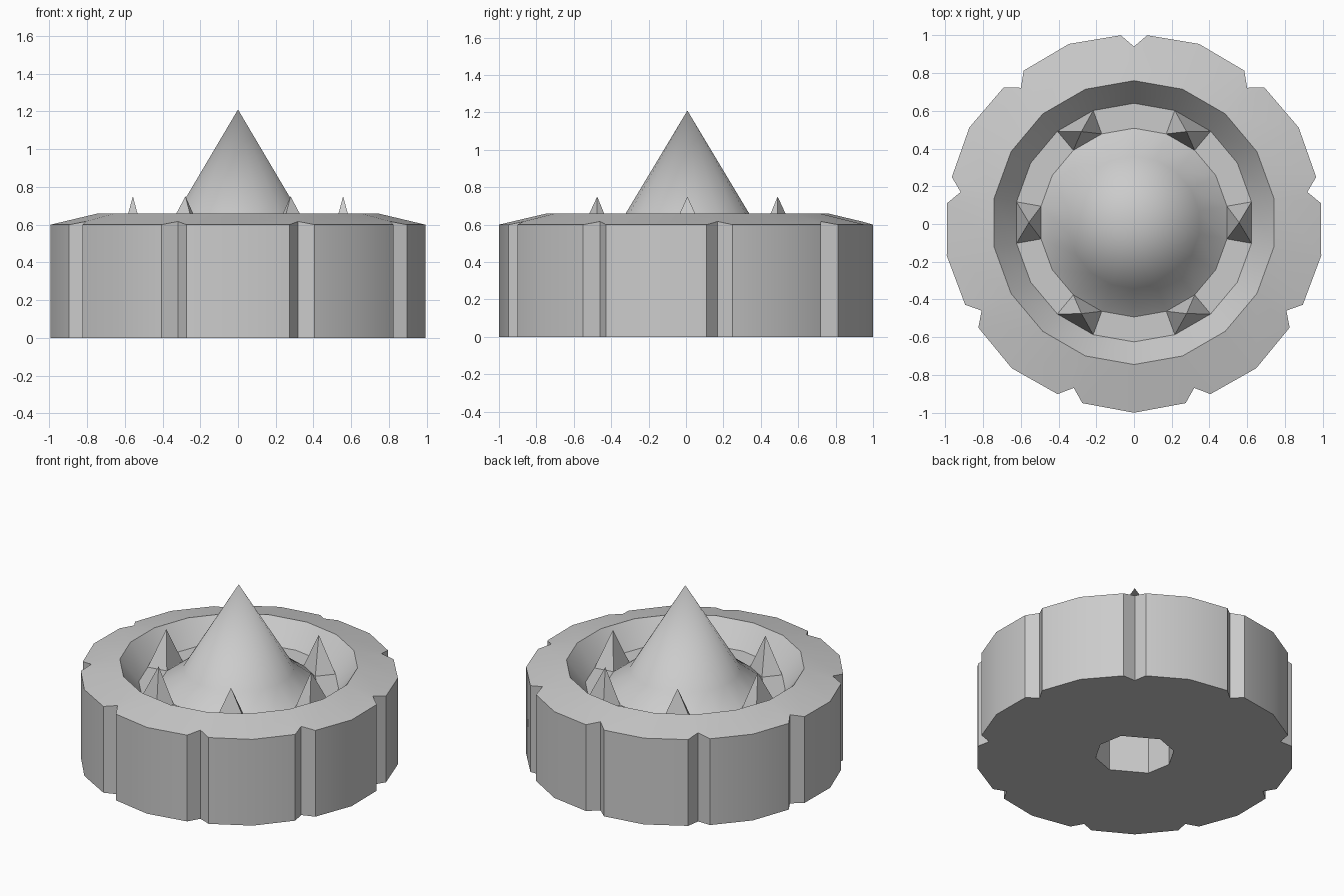
import bpy, bmesh
from math import radians, cos, sin
from mathutils import Vector

SIDES = 18
CENTER_Y = 0.0075
FLOOR_Z, RIM_Z, SHOULDER_Z = 0.51, 0.66, 0.60
FLOOR_IN, FLOOR_OUT, RIM_R, OUTER_R = 0.50, 0.632, 0.752, 1.0075

cube = bpy.data.objects.get("Cube")
if cube:
    bpy.data.objects.remove(cube, do_unlink=True)

grey = bpy.data.materials.new("plain grey")
grey.use_nodes = True
color = (0.6, 0.6, 0.6, 1.0)
grey.diffuse_color = color
grey.node_tree.nodes["Principled BSDF"].inputs["Base Color"].default_value = color


def polar(radius, degrees, z, side=0.0):
    """Point at a radius and angle, shifted sideways along the tangent."""
    a = radians(degrees)
    return Vector((radius * cos(a) - side * sin(a),
                   radius * sin(a) + side * cos(a) + CENTER_Y, z))


def ring(bm, radius, z):
    return [bm.verts.new(polar(radius, 10 + 360 / SIDES * i, z)) for i in range(SIDES)]


def bridge(bm, a, b):
    """Quads between two closed rings of equal length."""
    n = len(a)
    for i in range(n):
        j = (i + 1) % n
        bm.faces.new((a[i], a[j], b[j], b[i]))


def finish(bm, name, smooth=True):
    bmesh.ops.recalc_face_normals(bm, faces=bm.faces[:])
    mesh = bpy.data.meshes.new(name)
    bm.to_mesh(mesh)
    bm.free()
    mesh.materials.append(grey)
    obj = bpy.data.objects.new(name, mesh)
    bpy.context.collection.objects.link(obj)
    if smooth:
        bpy.ops.object.select_all(action="DESELECT")
        obj.select_set(True)
        bpy.context.view_layer.objects.active = obj
        bpy.ops.object.shade_smooth_by_angle(angle=radians(30))
    return obj


# Notched wheel body
bm = bmesh.new()
top, bottom, owner = [], [], []
for i in range(SIDES):
    angle = 10 + 360 / SIDES * i
    if i % 2 == 0:      # V notch: corner, valley, corner
        points = [(0.9925, -0.07, SHOULDER_Z), (0.9325, 0.0, 0.617), (0.9925, 0.07, SHOULDER_Z)]
    else:
        points = [(OUTER_R, 0.0, SHOULDER_Z)]
    for radius, side, z in points:
        top.append(bm.verts.new(polar(radius, angle, z, side)))
        bottom.append(bm.verts.new(polar(radius, angle, 0, side)))
        owner.append(i)
bridge(bm, bottom, top)

# Sloped rim, groove wall and groove floor
rim = ring(bm, RIM_R, RIM_Z)
for k in range(len(top)):
    m = (k + 1) % len(top)
    a, b = rim[owner[k]], rim[owner[m]]
    bm.faces.new((top[k], top[m], a) if a == b else (top[k], top[m], b, a))
floor_out = ring(bm, FLOOR_OUT, FLOOR_Z)
floor_in = ring(bm, FLOOR_IN, FLOOR_Z)
bridge(bm, rim, floor_out)
bridge(bm, floor_out, floor_in)

# Flared central cone
flare = ring(bm, 0.35, 0.627)
bridge(bm, floor_in, flare)
apex = bm.verts.new(polar(0, 0, 1.21))
for i in range(SIDES):
    bm.faces.new((flare[i], flare[(i + 1) % SIDES], apex))

# Underside with an eight-sided blind hole
hole_angles = (30, 90, 130, 170, 210, 270, 310, 350)
hole = [bm.verts.new(polar(0.25, a, 0)) for a in hole_angles]
hole_top = [bm.verts.new(polar(0.25, a, 0.45)) for a in hole_angles]
bridge(bm, hole, hole_top)
bm.faces.new(hole_top)
edges = [bm.edges.get((loop[i - 1], loop[i])) for loop in (bottom, hole) for i in range(len(loop))]
bmesh.ops.triangle_fill(bm, edges=edges, use_beauty=True)
finish(bm, "notched_wheel_body")

# Spikes standing on every third floor segment
for n in range(6):
    mid = 60 * n
    bm = bmesh.new()
    base = [bm.verts.new(polar(r, mid + d, FLOOR_Z)) for r, d in
            ((FLOOR_IN, -10), (FLOOR_OUT, -10), (FLOOR_OUT, 10), (FLOOR_IN, 10))]
    tip = bm.verts.new(polar(0.557, mid, 0.75))
    for i in range(4):
        bm.faces.new((base[i - 1], base[i], tip))
    bm.faces.new(base)
    finish(bm, f"groove_spike_{n + 1}", smooth=False)
